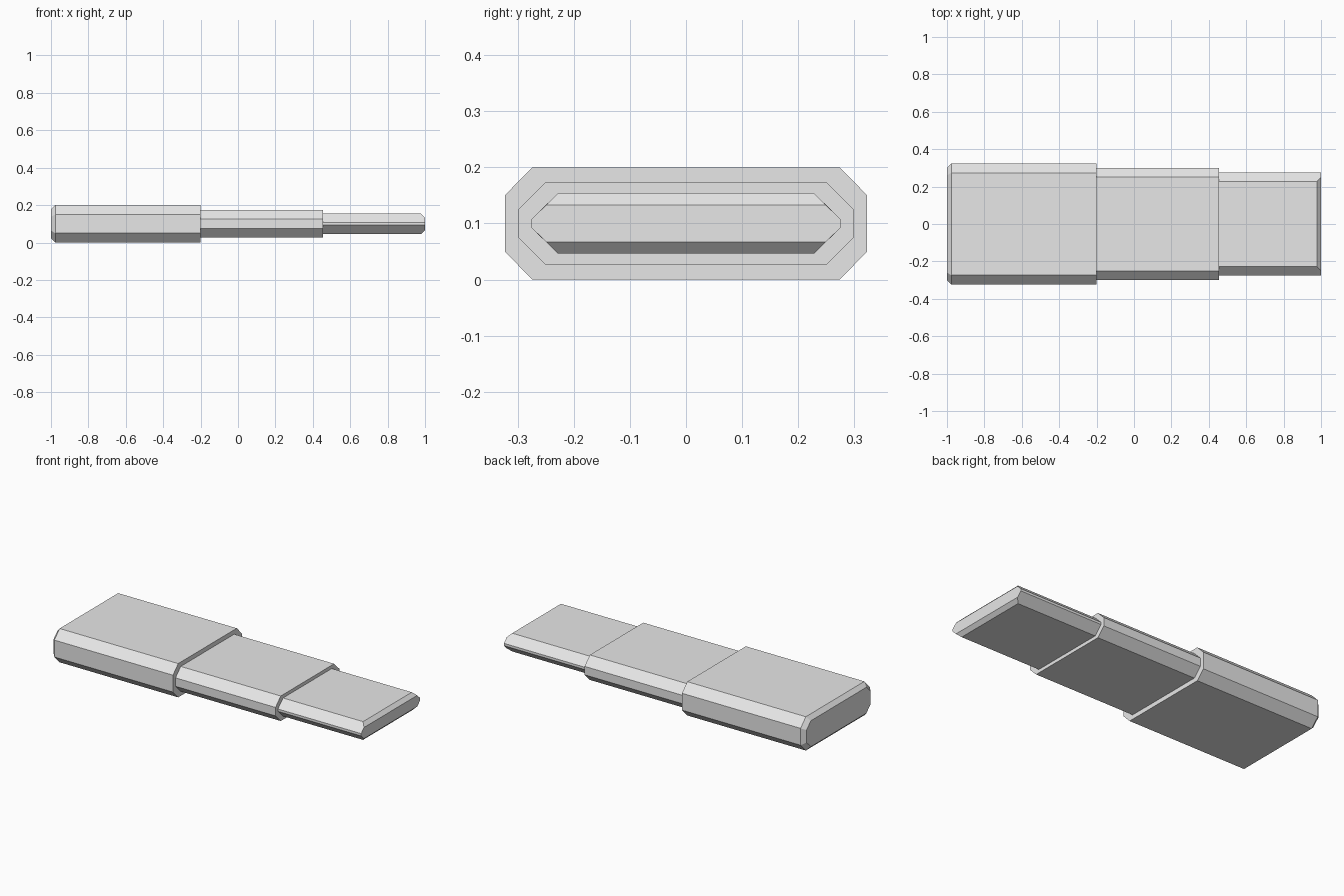
import bpy
import bmesh

cube = bpy.data.objects.get("Cube")
if cube:
    bpy.data.objects.remove(cube, do_unlink=True)

MID_Z = 0.1

grey = bpy.data.materials.new("light_grey")
grey.use_nodes = True
colour = (0.8, 0.8, 0.8, 1)
grey.diffuse_color = colour
grey.node_tree.nodes["Principled BSDF"].inputs["Base Color"].default_value = colour


def outline(half_y, half_z, cut_y, cut_z):
    """Rectangle in the YZ plane with its four corners cut off."""
    quarter = [(half_y, half_z - cut_z), (half_y - cut_y, half_z)]
    upper = quarter + [(-y, z) for y, z in reversed(quarter)]
    return upper + [(-y, -z) for y, z in upper]


def section(name, rings):
    """Closed solid lofted through (x, outline) rings."""
    bm = bmesh.new()
    loops = [[bm.verts.new((x, y, z + MID_Z)) for y, z in pts] for x, pts in rings]
    for a, b in zip(loops, loops[1:]):
        for i in range(len(a)):
            j = (i + 1) % len(a)
            bm.faces.new((a[i], a[j], b[j], b[i]))
    bm.faces.new(loops[0])
    bm.faces.new(loops[-1])
    bmesh.ops.recalc_face_normals(bm, faces=bm.faces)
    mesh = bpy.data.meshes.new(name)
    bm.to_mesh(mesh)
    bm.free()
    mesh.materials.append(grey)
    obj = bpy.data.objects.new(name, mesh)
    bpy.context.collection.objects.link(obj)
    return obj


# Outer sleeve, bevelled all round its closed end
sleeve = outline(0.323, 0.1, 0.049, 0.05)
section("outer_sleeve", [
    (-1.0, outline(0.3, 0.077, 0.04, 0.04)),
    (-0.977, sleeve),
    (-0.2, sleeve),
])

# Middle sleeve, seated in the outer one
middle = outline(0.299, 0.074, 0.049, 0.049)
section("middle_sleeve", [(-0.25, middle), (0.455, middle)])

# Inner tongue, with only the top and bottom edges of its tip bevelled
section("inner_tongue", [
    (0.4, outline(0.276, 0.054, 0.048, 0.047)),
    (0.979, outline(0.276, 0.054, 0.048, 0.047)),
    (1.0, outline(0.276, 0.033, 0.027, 0.026)),
])
